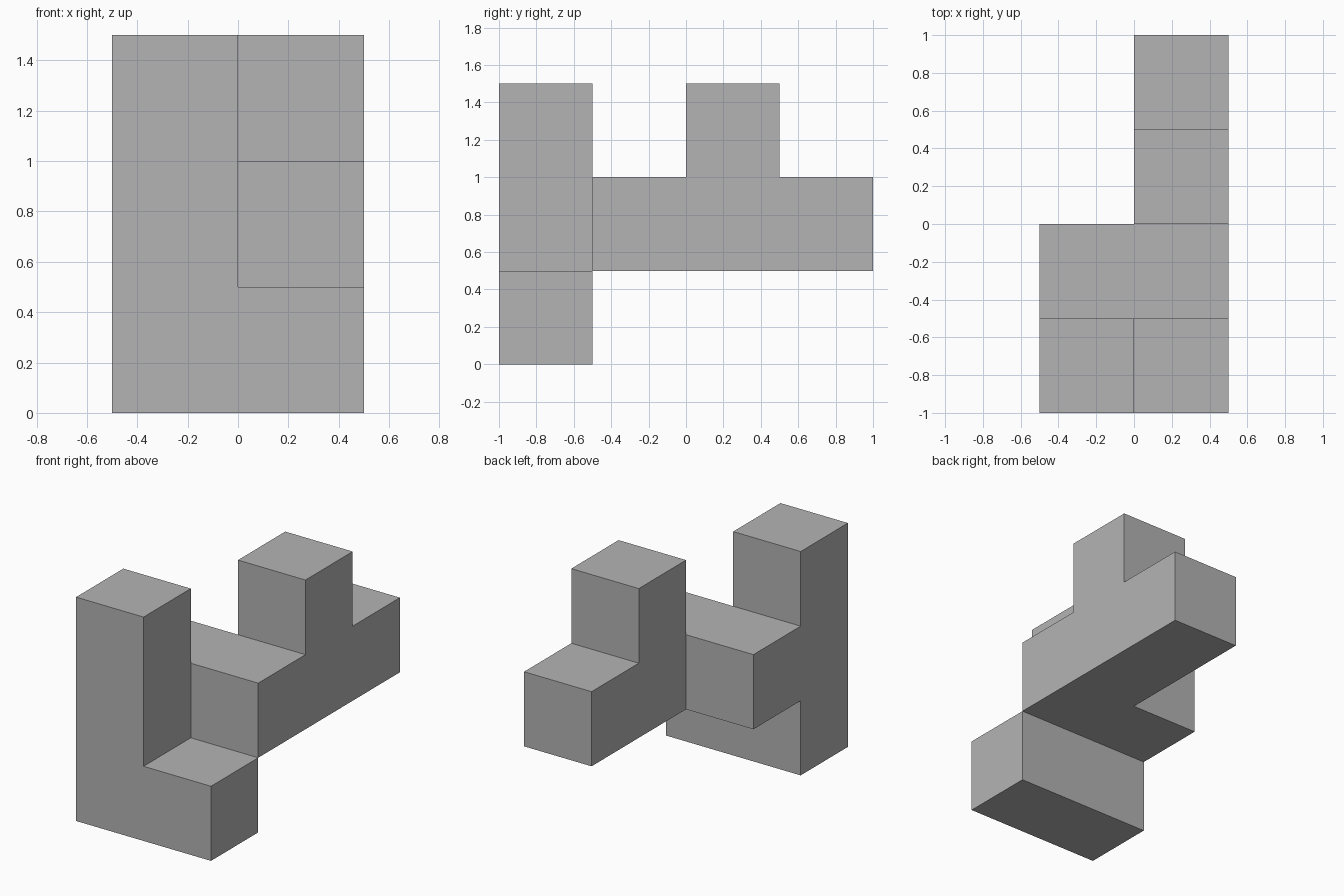
import bpy
import bmesh
from mathutils import Vector

cube = bpy.data.objects.get("Cube")
if cube:
    bpy.data.objects.remove(cube, do_unlink=True)

# One flat colour
grey = bpy.data.materials.new("plain grey")
grey.use_nodes = True
colour = (0.456, 0.456, 0.456, 1)
grey.diffuse_color = colour
grey.node_tree.nodes["Principled BSDF"].inputs["Base Color"].default_value = colour

UNIT = 0.5
ORIGIN = Vector((-0.5, -1, 0))

# Unit cells of each part, counted from the left, front, bottom corner
upright = [(0, 0, k) for k in range(3)]
foot = [(1, 0, 0)]
crossbar = [(0, 1, 1), (1, 1, 1)]
arm = [(1, 2, 1), (1, 3, 1)]
post = [(1, 2, 2)]
cells = upright + foot + crossbar + arm + post

# Stack the cells into one mesh
bm = bmesh.new()
for cell in cells:
    made = bmesh.ops.create_cube(bm, size=UNIT)
    centre = ORIGIN + (Vector(cell) + Vector((0.5, 0.5, 0.5))) * UNIT
    bmesh.ops.translate(bm, verts=made["verts"], vec=centre)

# Drop the faces where two cells meet
bm.normal_update()


def is_inner(face):
    probe = (face.calc_center_median() + face.normal * UNIT / 2 - ORIGIN) / UNIT
    return tuple(int(c // 1) for c in probe) in cells


inner = [f for f in bm.faces if is_inner(f)]
bmesh.ops.delete(bm, geom=inner, context="FACES")

# Weld and merge flat neighbours into whole faces
bmesh.ops.remove_doubles(bm, verts=bm.verts[:], dist=0.001)
bmesh.ops.dissolve_limit(bm, angle_limit=0.02, verts=bm.verts[:], edges=bm.edges[:])

mesh = bpy.data.meshes.new("block_piece")
bm.to_mesh(mesh)
bm.free()
mesh.materials.append(grey)
piece = bpy.data.objects.new("block_piece", mesh)
bpy.context.collection.objects.link(piece)
